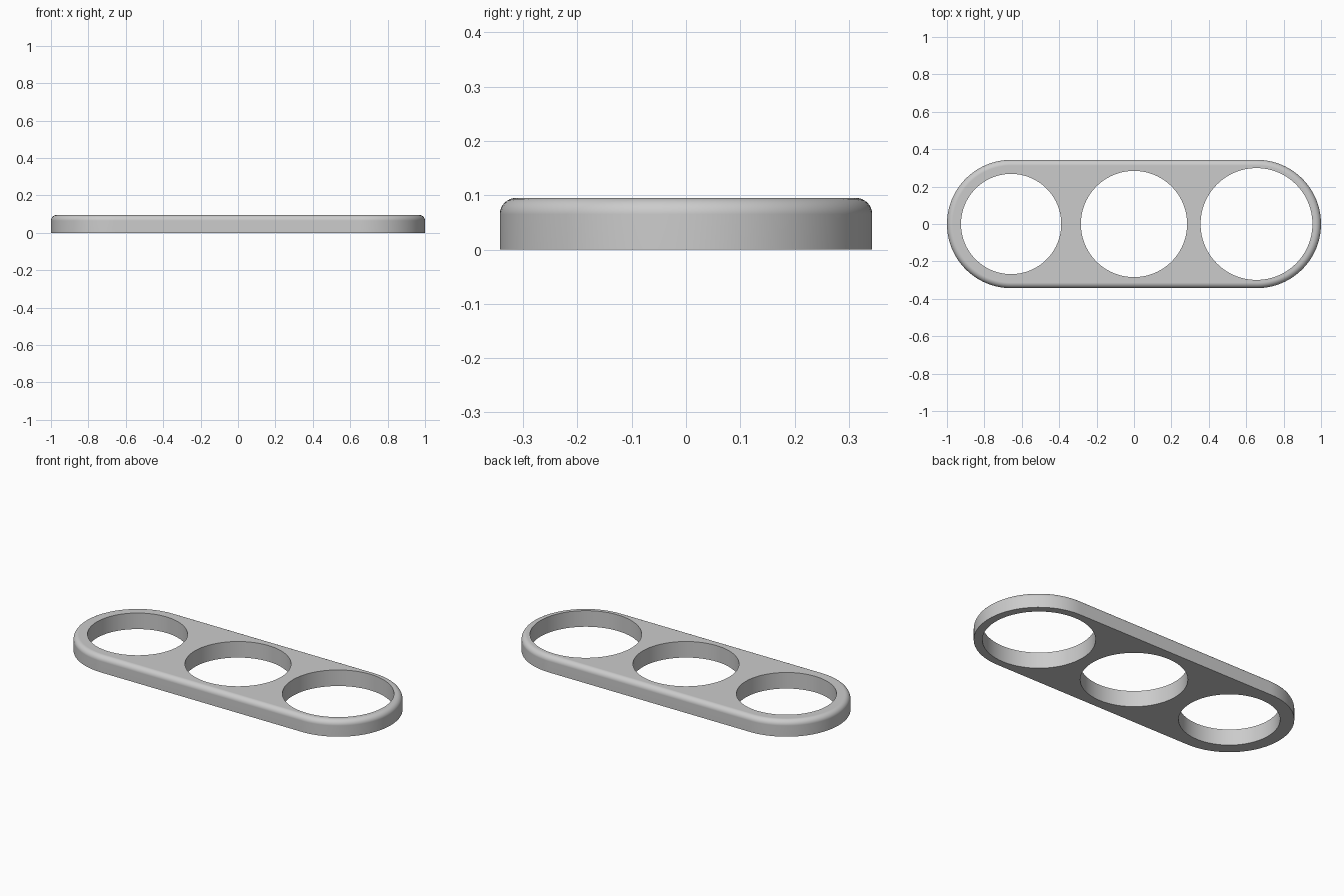
import bpy, bmesh, math

cube = bpy.data.objects.get("Cube")
if cube:
    bpy.data.objects.remove(cube, do_unlink=True)

END_RADIUS = 0.343
END_X = 1 - END_RADIUS
HEIGHT = 0.095
FILLET = 0.03
HOLES = [(-END_X, 0.268), (0, 0.284), (END_X - 0.002, 0.299)]

# Grey plastic
grey = bpy.data.materials.new("grey")
grey.use_nodes = True
colour = (0.6, 0.6, 0.6, 1)
grey.diffuse_color = colour
grey.node_tree.nodes["Principled BSDF"].inputs["Base Color"].default_value = colour

# Rounded-end plate: outline, extruded, with a fillet around the top rim
bm = bmesh.new()
steps = 48
outline = []
for side, start in ((1, -math.pi / 2), (-1, math.pi / 2)):
    for i in range(steps + 1):
        a = start + math.pi * i / steps
        outline.append(bm.verts.new((side * END_X + END_RADIUS * math.cos(a),
                                     END_RADIUS * math.sin(a), 0)))
base = bm.faces.new(outline)
extruded = bmesh.ops.extrude_face_region(bm, geom=[base], use_keep_orig=True)["geom"]
top_verts = [v for v in extruded if isinstance(v, bmesh.types.BMVert)]
bmesh.ops.translate(bm, verts=top_verts, vec=(0, 0, HEIGHT))
rim = [e for e in bm.edges if all(v.co.z > HEIGHT / 2 for v in e.verts)]
bmesh.ops.bevel(bm, geom=rim, offset=FILLET, segments=8, profile=0.5, affect='EDGES')
bmesh.ops.recalc_face_normals(bm, faces=bm.faces)
mesh = bpy.data.meshes.new("plate")
bm.to_mesh(mesh)
bm.free()
plate = bpy.data.objects.new("plate", mesh)
bpy.context.collection.objects.link(plate)
mesh.materials.append(grey)

# Three straight through holes, growing in size toward +x
bpy.ops.object.select_all(action='DESELECT')
for x, radius in HOLES:
    bpy.ops.mesh.primitive_cylinder_add(vertices=96, radius=radius, depth=1,
                                        location=(x, 0, 0))
    cutter = bpy.context.object
    cutter.name = "hole_cutter"
    cutter.hide_render = True
    cutter.data.materials.append(grey)
    cut = plate.modifiers.new("hole", 'BOOLEAN')
    cut.operation = 'DIFFERENCE'
    cut.solver = 'EXACT'
    cut.object = cutter
    bpy.context.view_layer.objects.active = plate
    bpy.ops.object.modifier_apply(modifier=cut.name)
    bpy.data.objects.remove(cutter, do_unlink=True)

# Smooth sides and fillet, crisp hole and bottom edges, flat top
plate.select_set(True)
bpy.context.view_layer.objects.active = plate
bpy.ops.object.shade_smooth_by_angle(angle=math.radians(35))
weighted = plate.modifiers.new("even_shading", 'WEIGHTED_NORMAL')
weighted.keep_sharp = True
